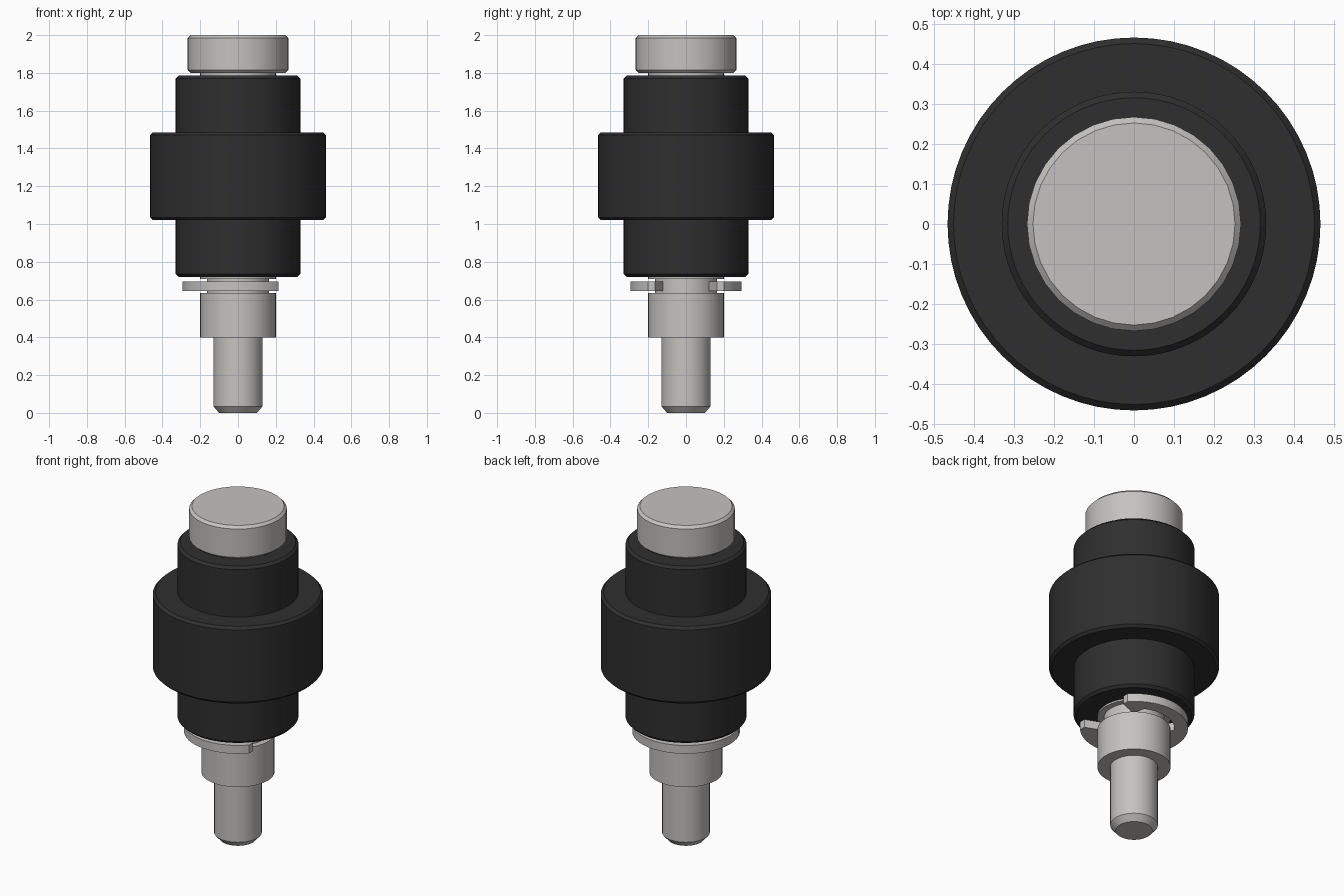
import bpy, bmesh
from math import cos, sin, radians, pi

cube = bpy.data.objects.get("Cube")
if cube:
    bpy.data.objects.remove(cube, do_unlink=True)


def material(name, color):
    mat = bpy.data.materials.new(name)
    mat.use_nodes = True
    mat.diffuse_color = color
    mat.node_tree.nodes["Principled BSDF"].inputs["Base Color"].default_value = color
    return mat


steel = material("brushed steel", (0.56, 0.545, 0.525, 1))
black = material("black plastic", (0.028, 0.028, 0.028, 1))


def finish(name, bm, mat):
    bmesh.ops.recalc_face_normals(bm, faces=bm.faces)
    mesh = bpy.data.meshes.new(name)
    bm.to_mesh(mesh)
    bm.free()
    mesh.materials.append(mat)
    obj = bpy.data.objects.new(name, mesh)
    bpy.context.collection.objects.link(obj)
    bpy.ops.object.select_all(action='DESELECT')
    bpy.context.view_layer.objects.active = obj
    obj.select_set(True)
    bpy.ops.object.shade_smooth_by_angle(angle=radians(30))
    return obj


def lathe(name, profile, mat, sides=48):
    """Turn (radius, height) points round z and cap both ends."""
    bm = bmesh.new()
    rings = [[bm.verts.new((r * cos(2 * pi * i / sides), r * sin(2 * pi * i / sides), z))
              for i in range(sides)] for r, z in profile]
    for low, high in zip(rings, rings[1:]):
        for i in range(sides):
            j = (i + 1) % sides
            bm.faces.new((low[i], low[j], high[j], high[i]))
    bm.faces.new(rings[0][::-1])
    bm.faces.new(rings[-1])
    return finish(name, bm, mat)


def arc(radius, start, end, steps):
    angles = [radians(start + (end - start) * i / steps) for i in range(steps + 1)]
    return [(radius * cos(a), radius * sin(a)) for a in angles]


# Plunger: chamfered pin, shoulder and clip groove
lathe("plunger", [(0.10, 0), (0.13, 0.035), (0.13, 0.40), (0.20, 0.40), (0.20, 0.635),
                  (0.165, 0.635), (0.165, 0.71), (0.20, 0.71), (0.20, 0.74)], steel)

# Housing: sleeve with a wide chamfered collar
c = 0.015
lathe("housing", [(0.33 - c, 0.72), (0.33, 0.72 + c), (0.33, 1.02), (0.465 - c, 1.02),
                  (0.465, 1.02 + c), (0.465, 1.485 - c), (0.465 - c, 1.485), (0.33, 1.485),
                  (0.33, 1.785 - c), (0.33 - c, 1.785)], black, 64)

# Push button on its neck
lathe("button_neck", [(0.20, 1.77), (0.20, 1.81)], steel)
lathe("button", [(0.267 - c, 1.80), (0.267, 1.80 + c), (0.267, 2 - c), (0.267 - c, 2)], steel, 32)

# Retaining clip: open towards +x, three inner teeth, mirrored across y
half = arc(0.295, 180, 43.2, 18) + [(0.215, 0.165), (0.11, 0.123)]
half += arc(0.22, 65, 145, 10) + arc(0.165, 155, 180, 4)
bm = bmesh.new()
for side in (1, -1):
    face = bm.faces.new([bm.verts.new((x, side * y, 0.645)) for x, y in half])
    if face.normal.z > 0:
        face.normal_flip()
bmesh.ops.remove_doubles(bm, verts=bm.verts, dist=0.0001)
bmesh.ops.recalc_face_normals(bm, faces=bm.faces)
extruded = bmesh.ops.extrude_face_region(bm, geom=bm.faces[:], use_keep_orig=True)
top = [g for g in extruded["geom"] if isinstance(g, bmesh.types.BMVert)]
bmesh.ops.translate(bm, verts=top, vec=(0, 0, 0.05))
finish("retaining_clip", bm, steel)
